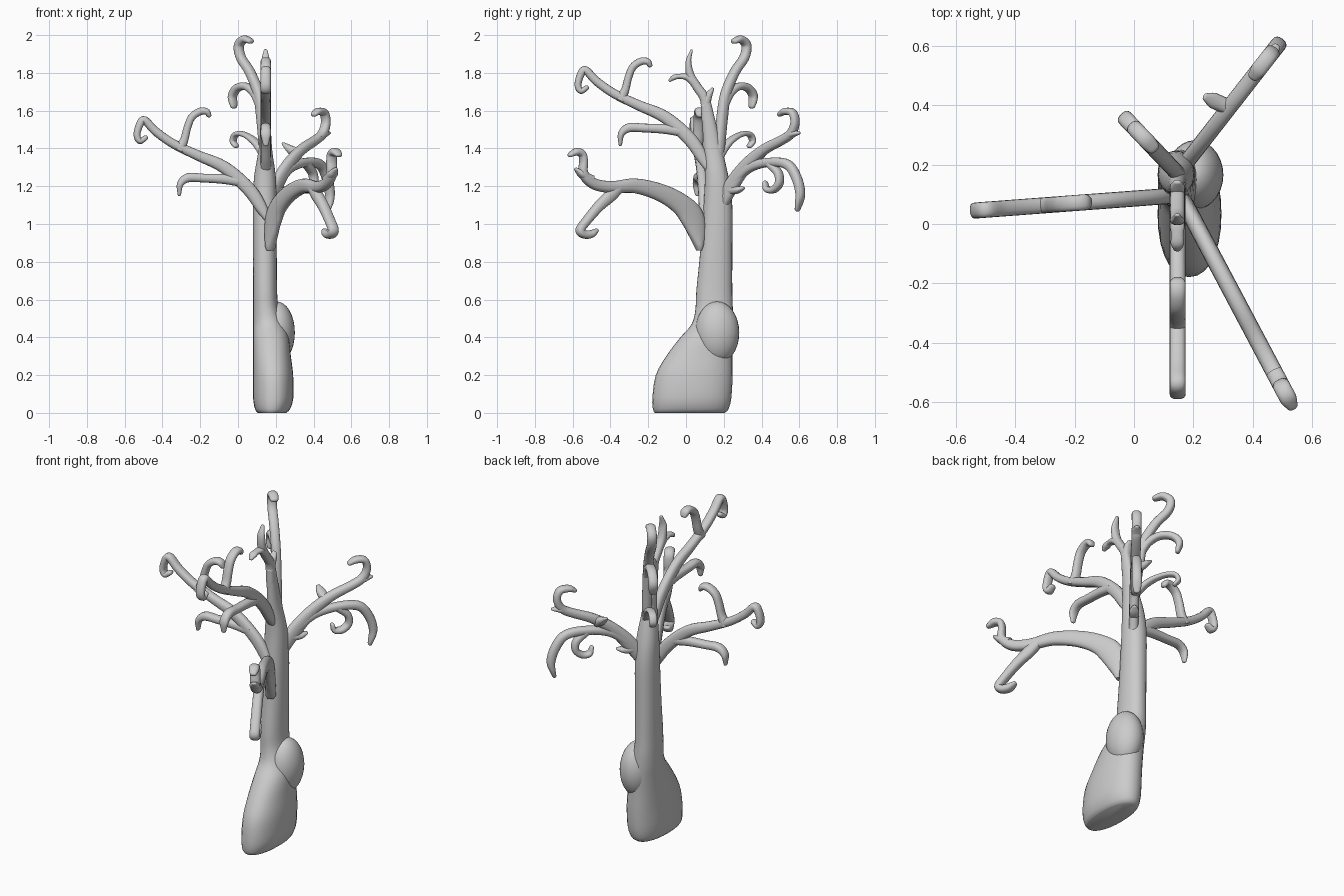
import bpy, bmesh, math
from mathutils import Vector


def make_object(name, tubes):
    """Skin lists of rings into one smooth mesh with closed ends."""
    bm = bmesh.new()
    for rings in tubes:
        vr = [[bm.verts.new(p) for p in r] for r in rings]
        n = len(vr[0])
        for a, b in zip(vr, vr[1:]):
            for i in range(n):
                j = (i + 1) % n
                bm.faces.new((a[i], a[j], b[j], b[i]))
        bm.faces.new(vr[0][::-1])
        bm.faces.new(vr[-1])
    bmesh.ops.recalc_face_normals(bm, faces=bm.faces)
    me = bpy.data.meshes.new(name)
    bm.to_mesh(me)
    bm.free()
    ob = bpy.data.objects.new(name, me)
    bpy.context.collection.objects.link(ob)
    smooth(ob)
    return ob


def smooth(ob):
    bpy.ops.object.select_all(action='DESELECT')
    ob.select_set(True)
    bpy.context.view_layer.objects.active = ob
    bpy.ops.object.shade_smooth_by_angle(angle=math.radians(50))


def spline(pts, steps):
    """Catmull-Rom resampling of any tuples."""
    pts = [Vector(p) for p in pts]
    ext = [2 * pts[0] - pts[1]] + pts + [2 * pts[-1] - pts[-2]]
    out = []
    for i in range(1, len(ext) - 2):
        a, b, c, d = ext[i - 1:i + 3]
        for s in range(steps):
            t = s / steps
            out.append(0.5 * (2 * b + (c - a) * t + (2 * a - 5 * b + 4 * c - d) * t * t
                              + (3 * b - a - 3 * c + d) * t ** 3))
    return out + [pts[-1]]


def oval(c, u, v, p=2.0, n=16):
    """Superellipse ring around c with half axes u and v."""
    ring = []
    for i in range(n):
        a = 2 * math.pi * i / n
        cs, sn = math.cos(a), math.sin(a)
        ring.append(c + u * math.copysign(abs(cs) ** (2 / p), cs)
                    + v * math.copysign(abs(sn) ** (2 / p), sn))
    return ring


def limb(name, origin, direction, strokes, dz=0.0, thick=0.027):
    """Flat-plane branch: strokes of (distance, height, half width)."""
    d = Vector((*direction, 0))
    side = d.cross(Vector((0, 0, 1))).normalized()
    tubes = []
    for st in strokes:
        pts = spline(st, 5)
        pos = [Vector((*origin, dz)) + d * p[0] + Vector((0, 0, p[1])) for p in pts]
        rings = []
        for i, c in enumerate(pos):
            tan = (pos[min(i + 1, len(pos) - 1)] - pos[max(i - 1, 0)]).normalized()
            nor = tan.cross(side).normalized()
            w = max(pts[i][2], 0.004)
            t = min(thick, w * 1.6)
            rings.append(oval(c, nor * w, side * t, 2.4))
        for adv, sc in ((0.5, 0.8), (0.8, 0.45)):      # rounded tip
            rings.append(oval(c + tan * w * adv, nor * w * sc, side * t * sc, 2.4))
        tubes.append(rings)
    return make_object(name, tubes)


# Trunk with the swollen foot: z, xmin, xmax, ymin, ymax
sections = [
    (0.0, .105, .255, -.165, .205), (.02, .09, .275, -.175, .225), (.08, .08, .293, -.178, .24),
    (.2, .08, .292, -.16, .247), (.3, .08, .28, -.105, .247), (.4, .08, .268, -.03, .25),
    (.47, .08, .245, .03, .25), (.55, .08, .215, .05, .248), (.65, .08, .207, .055, .245),
    (.85, .08, .205, .075, .245), (1.1, .08, .204, .093, .245), (1.25, .085, .2, .1, .225),
    (1.4, .11, .18, .093, .19), (1.55, .119, .173, .085, .155), (1.66, .122, .17, .078, .128)]
rings = []
for z, x0, x1, y0, y1 in spline(sections, 3):
    rings.append(oval(Vector(((x0 + x1) / 2, (y0 + y1) / 2, z)),
                      Vector(((x1 - x0) / 2, 0, 0)), Vector((0, (y1 - y0) / 2, 0)), 2.2, 28))
make_object("trunk", [rings])

# Burl on the back right of the foot
bpy.ops.mesh.primitive_uv_sphere_add(segments=28, ring_count=16, location=(.205, .165, .425))
burl = bpy.context.object
burl.name = "trunk_burl"
burl.scale = (.096, .117, .165)
smooth(burl)

# Forked crown on top of the trunk
limb("crown_fork", (.146, 0), (0, 1), [
    [(.112, 1.55, .03), (.1, 1.66, .026), (.06, 1.724, .024), (.024, 1.785, .022),
     (.013, 1.86, .015), (.03, 1.92, .006)],
    [(.05, 1.74, .022), (.01, 1.775, .018), (-.035, 1.782, .013), (-.065, 1.775, .014),
     (-.085, 1.76, .008)],
    [(.1, 1.62, .024), (.115, 1.67, .022), (.14, 1.715, .009)]], thick=.025)

# Front and left branches share one shape
twin = [
    [(-.03, 1.28, .012), (.0, 1.345, .03), (.07, 1.45, .036), (.2, 1.565, .033), (.34, 1.628, .027),
     (.47, 1.69, .024), (.565, 1.757, .023), (.622, 1.815, .021), (.648, 1.79, .02),
     (.662, 1.735, .018), (.646, 1.705, .017), (.615, 1.722, .013)],
    [(.44, 1.655, .03), (.412, 1.71, .022), (.395, 1.775, .02), (.372, 1.83, .02),
     (.33, 1.86, .02), (.295, 1.86, .018), (.28, 1.84, .013)],
    [(.1, 1.49, .03), (.2, 1.503, .026), (.31, 1.508, .023), (.39, 1.51, .024),
     (.432, 1.478, .018), (.438, 1.42, .009)]]
limb("front_branch", (.147, .09), (0, -1), twin)
limb("left_branch", (.127, .095), (-1, -.075), twin, dz=-.265)

# Back left branch
limb("back_left_branch", (.147, .17), (-.95, 1), [
    [(-.01, 1.28, .015), (.005, 1.4, .03), (.02, 1.55, .031), (.04, 1.687, .028), (.088, 1.804, .025),
     (.138, 1.88, .024), (.15, 1.945, .024), (.12, 1.978, .02), (.085, 1.968, .014)],
    [(.03, 1.63, .025), (.06, 1.69, .022), (.105, 1.727, .02), (.155, 1.722, .021),
     (.185, 1.68, .021), (.178, 1.622, .013)],
    [(-.01, 1.33, .02), (.05, 1.425, .018), (.115, 1.472, .014), (.165, 1.475, .014),
     (.182, 1.44, .014), (.165, 1.412, .011)]])

# Back right branch with drooping twigs
limb("back_right_branch", (.165, .193), (.78, 1), [
    [(-.01, 1.06, .02), (.01, 1.13, .036), (.055, 1.215, .042), (.132, 1.318, .034), (.222, 1.395, .028),
     (.312, 1.443, .025), (.362, 1.478, .024), (.384, 1.535, .021), (.372, 1.588, .02),
     (.332, 1.596, .018), (.303, 1.58, .012)],
    [(.33, 1.455, .022), (.37, 1.476, .018), (.405, 1.482, .008)],
    [(.06, 1.22, .025), (.14, 1.297, .026), (.245, 1.326, .024), (.342, 1.316, .026),
     (.39, 1.25, .026), (.412, 1.16, .023), (.397, 1.075, .011)],
    [(.25, 1.32, .022), (.295, 1.27, .021), (.3, 1.215, .02), (.27, 1.182, .019),
     (.236, 1.185, .016), (.226, 1.22, .011)],
    [(.03, 1.18, .025), (.075, 1.18, .02), (.11, 1.19, .008)]])
limb("side_thorn", (.325, .39), (-1, .45), [
    [(0, 1.37, .03), (.04, 1.39, .024), (.085, 1.425, .008)]])

# Heavy low branch to the front right
limb("low_right_branch", (.16, .09), (.53, -1), [
    [(.02, .86, .012), (.03, .95, .05), (.06, 1.04, .068), (.125, 1.11, .057), (.23, 1.168, .047), (.36, 1.202, .039),
     (.48, 1.195, .032), (.575, 1.212, .03), (.632, 1.265, .025), (.632, 1.33, .02),
     (.64, 1.37, .02), (.67, 1.382, .02), (.705, 1.365, .012)],
    [(.59, 1.235, .024), (.64, 1.262, .02), (.672, 1.29, .009)],
    [(.44, 1.2, .03), (.49, 1.15, .033), (.55, 1.095, .028), (.61, 1.025, .024), (.65, .97, .023),
     (.632, .946, .022), (.595, .946, .021), (.565, .965, .012)]], thick=.029)
